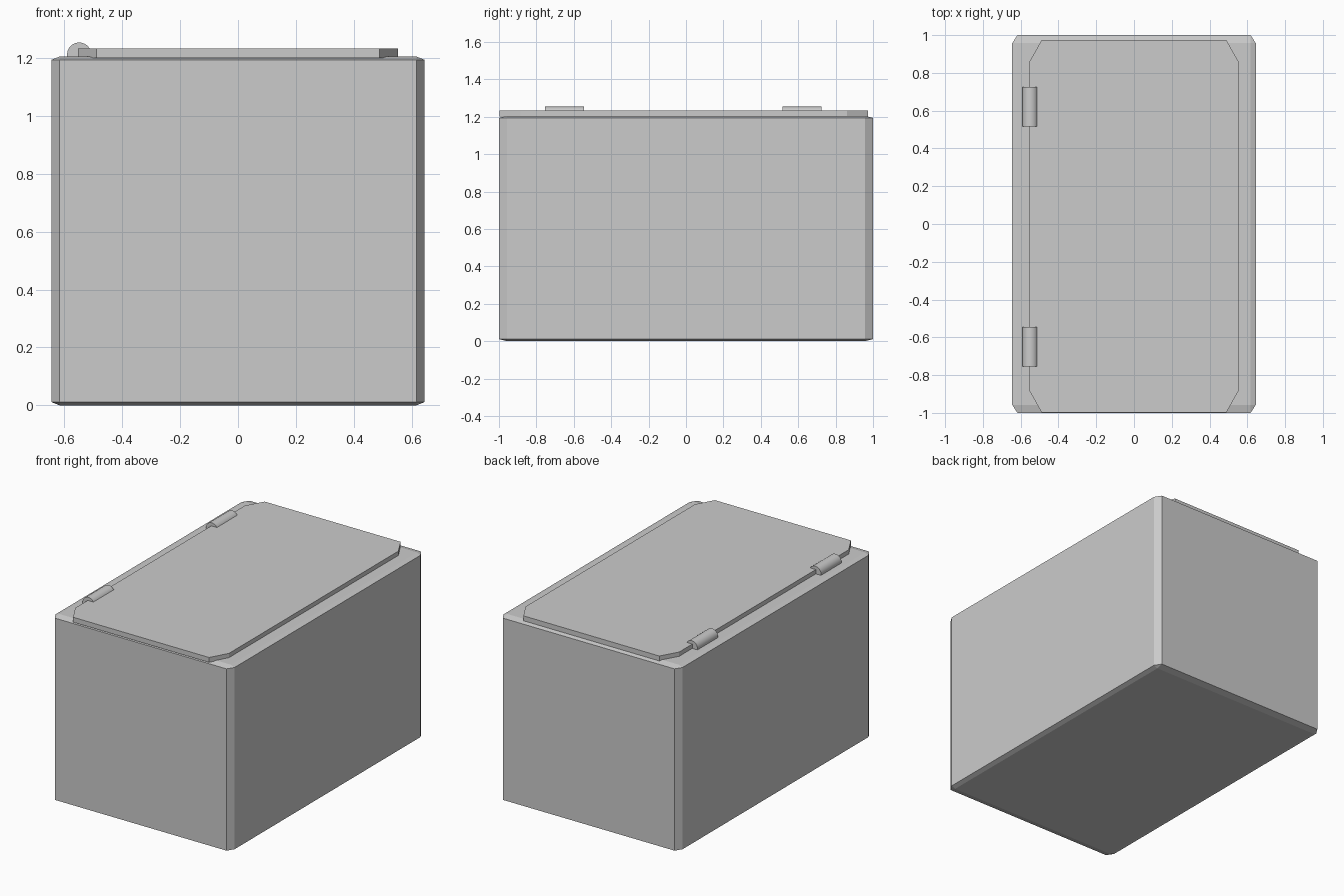
import bpy, bmesh
from math import pi, radians
from mathutils import Matrix

if "Cube" in bpy.data.objects:
    bpy.data.objects.remove(bpy.data.objects["Cube"])


def finish(name, bm, smooth=False):
    bmesh.ops.recalc_face_normals(bm, faces=bm.faces)
    mesh = bpy.data.meshes.new(name)
    bm.to_mesh(mesh)
    bm.free()
    obj = bpy.data.objects.new(name, mesh)
    bpy.context.collection.objects.link(obj)
    if smooth:
        bpy.ops.object.select_all(action='DESELECT')
        obj.select_set(True)
        bpy.context.view_layer.objects.active = obj
        bpy.ops.object.shade_smooth_by_angle(angle=radians(30))
    return obj


def chamfered_box(name, half, cut, center, vertical_only=False):
    """Unit cube with bevelled edges, then stretched so bevels follow the size."""
    bm = bmesh.new()
    bmesh.ops.create_cube(bm, size=2)
    edges = [e for e in bm.edges if not vertical_only
             or abs(e.verts[0].co.z - e.verts[1].co.z) > 1]
    bmesh.ops.bevel(bm, geom=edges, offset=cut, offset_type='OFFSET',
                    segments=1, affect='EDGES', profile=0.5)
    bmesh.ops.scale(bm, vec=half, verts=bm.verts)
    bmesh.ops.translate(bm, vec=center, verts=bm.verts)
    return finish(name, bm)


# Main body, with flatter chamfers along top and bottom
body = chamfered_box("body", (0.645, 1.0, 0.6025), 0.043, (0, 0, 0.6025))
for v in body.data.vertices:
    inner = 0.6025 * (1 - 0.043)
    dz = v.co.z - 0.6025
    if abs(abs(dz) - inner) < 0.001:
        v.co.z = 0.6025 + (0.5915 if dz > 0 else -0.5915)

# Flat lid with clipped corners
chamfered_box("lid", (0.553, 0.985, 0.016), 0.115, (0, -0.012, 1.217), True)

# Hinge barrels along the left edge
for name, y in (("rear_hinge", 0.62), ("front_hinge", -0.65)):
    bm = bmesh.new()
    place = Matrix.Translation((-0.549, y, 1.212)) @ Matrix.Rotation(pi / 2, 4, 'X')
    bmesh.ops.create_cone(bm, cap_ends=True, segments=24, radius1=0.042,
                          radius2=0.042, depth=0.21, matrix=place)
    finish(name, bm, smooth=True)
